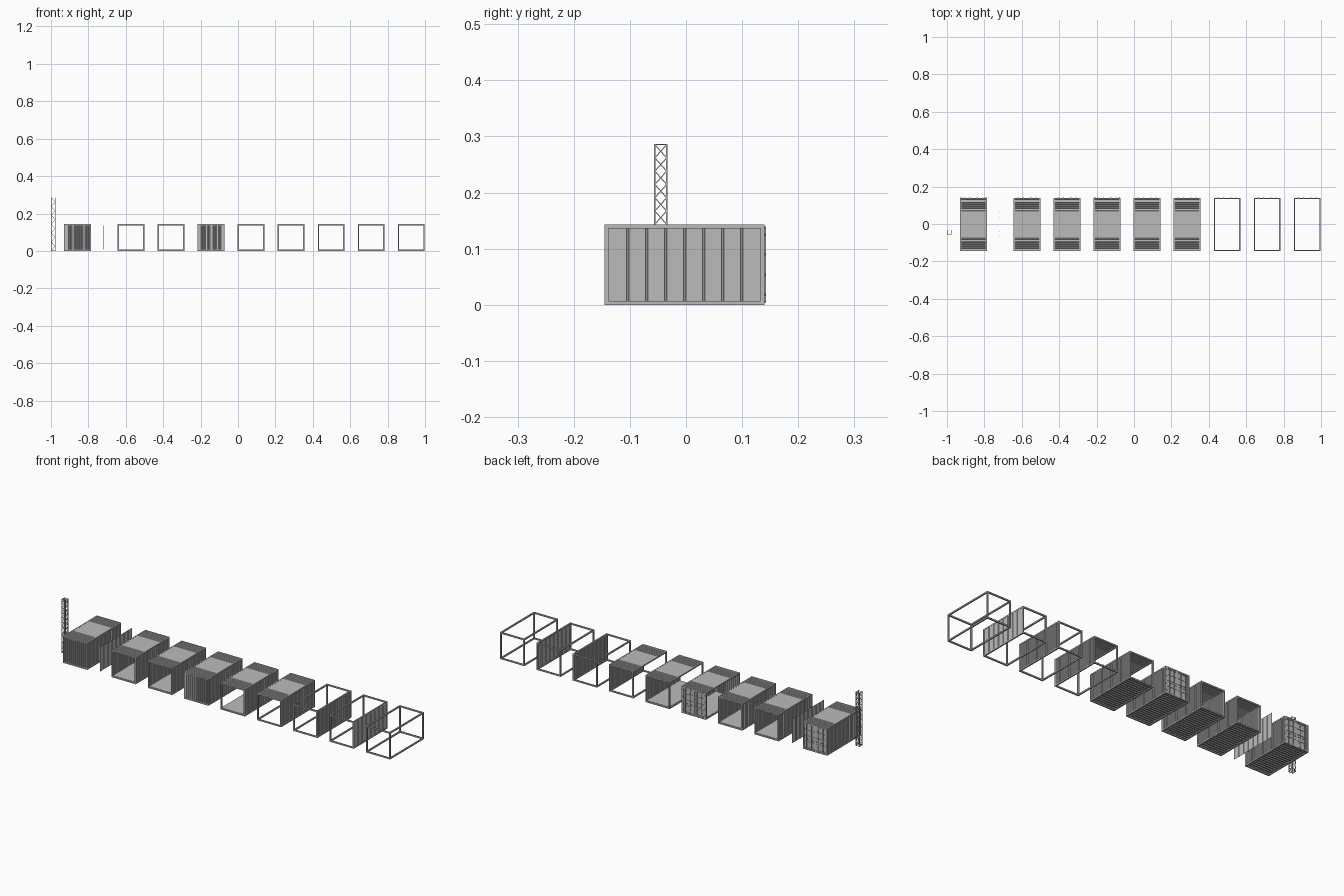
import bpy, bmesh
from mathutils import Vector, Matrix

cube = bpy.data.objects.get("Cube")
if cube:
    bpy.data.objects.remove(cube, do_unlink=True)

# Shared material
steel = bpy.data.materials.new("light_grey_steel")
steel.use_nodes = True
steel.diffuse_color = (0.5, 0.5, 0.5, 1)
steel.node_tree.nodes["Principled BSDF"].inputs["Base Color"].default_value = (0.5, 0.5, 0.5, 1)

W, Y0, Y1, H = 0.143, -0.145, 0.140, 0.143   # container width, ends, height
T = 0.007                                    # frame beam thickness
YM, L = (Y0 + Y1) / 2, Y1 - Y0
X, Y, Z = Vector((1, 0, 0)), Vector((0, 1, 0)), Vector((0, 0, 1))


def finish(name, bm, origin):
    mesh = bpy.data.meshes.new(name)
    bm.to_mesh(mesh)
    bm.free()
    mesh.materials.append(steel)
    obj = bpy.data.objects.new(name, mesh)
    obj.location = origin
    bpy.context.collection.objects.link(obj)
    return obj


def boxes(name, origin, items):
    """One object made of (centre, size) boxes."""
    bm = bmesh.new()
    for centre, size in items:
        bmesh.ops.create_cube(bm, size=1, matrix=Matrix.Translation(centre) @ Matrix.Diagonal((*size, 1)))
    return finish(name, bm, origin)


def sheet(name, origin, profile, start, u, v, n, height):
    """Pressed sheet: profile of (distance, depth) swept along v."""
    bm = bmesh.new()
    rows = [[bm.verts.new(start + u * d + n * h + v * s) for s in (0, height)] for d, h in profile]
    for a, b in zip(rows, rows[1:]):
        bm.faces.new((a[0], b[0], b[1], a[1]))
    bmesh.ops.recalc_face_normals(bm, faces=bm.faces)
    obj = finish(name, bm, origin)
    solid = obj.modifiers.new("thickness", "SOLIDIFY")
    solid.thickness = 0.001
    solid.offset = 0
    return obj


def corrugation(begin, length, count, depth):
    """Trapezoid waves, out and in."""
    p = length / count
    return [(begin + (i + f) * p, -depth * k) for i in range(count)
            for f, k in ((0.05, 0), (0.35, 0), (0.5, 1), (0.85, 1))] + [(begin + length, 0)]


def grooves(length, count, depth):
    """Flat panels parted by narrow grooves."""
    pts = [(0, 0)]
    for i in range(1, count):
        c = length * i / count
        pts += [(c - 0.0024, 0), (c - 0.0016, -depth), (c + 0.0016, -depth), (c + 0.0024, 0)]
    return pts + [(length, 0)]


def frame(o):
    items = []
    for sx in (-1, 1):
        x = sx * (W - T) / 2
        for z in (T / 2, H - T / 2):
            items.append(((x, YM, z), (T, L, T)))
        for y in (Y0 + T / 2, Y1 - T / 2):
            items.append(((x, y, H / 2), (T, T, H)))
    for y in (Y0 + T / 2, Y1 - T / 2):
        for z in (T / 2, H - T / 2):
            items.append(((0, y, z), (W, T, T)))
    boxes("container_frame", o, items)
    # Rod keepers on the rear sill and header
    boxes("rod_keepers", o, [((x, Y1 + 0.001, z), (0.006, 0.002, 0.004))
                             for x in (-0.048, -0.02, 0.02, 0.048) for z in (0.005, H - 0.005)])


def side_wall(o, side, wide=False, x=None):
    length = L - 2 * T
    profile = grooves(length, 8, 0.003) if wide else corrugation(0, length, 24, 0.004)
    x = side * (W / 2 - 0.0015) if x is None else x
    sheet("side_wall", o, profile, Vector((x, Y0 + T, T)), Y, Z, X * side, H - 2 * T)


def roof(o):
    end = 0.067
    length = L - 2 * T
    profile = [(0, 0)] + corrugation(0, end, 7, 0.003) + corrugation(length - end, end, 7, 0.003)
    sheet("roof", o, profile, Vector((-W / 2 + T, Y0 + T, H - 0.001)), Y, X, Z, W - 2 * T)


def floor(o):
    boxes("floor", o, [((0, YM, 0.0075), (W - T, L - T, 0.002))])
    boxes("floor_beams", o, [((0, Y0 + L * i / 18, 0.0038), (W - 2 * T, 0.0045, 0.0055))
                             for i in range(1, 18)])


def front_wall(o):
    sheet("front_wall", o, corrugation(0, W - 2 * T, 11, 0.004),
          Vector((-W / 2 + T, Y0 + 0.002, T)), X, Z, -Y, H - 2 * T)


def doors(o):
    leaf, bars, locks = [], [], []
    wide = W / 2 - T
    for s in (-1, 1):
        c = s * wide / 2
        leaf.append(((c, Y1 - 0.004, H / 2), (wide - 0.001, 0.002, H - 2 * T)))
        # Leaf rim and cross ribs
        for z in (0.01, 0.042, 0.073, 0.104, H - 0.01):
            bars.append(((c, Y1 - 0.0025, z), (wide - 0.001, 0.003, 0.004)))
        for x in (s * 0.0025, s * (wide - 0.0025)):
            bars.append(((x, Y1 - 0.0025, H / 2), (0.004, 0.003, H - 2 * T)))
        # Lock rods, handles and hinges
        for x in (s * 0.02, s * 0.048):
            locks.append(((x, Y1 + 0.0015, H / 2), (0.0025, 0.0025, H - 0.01)))
            locks.append(((x - s * 0.006, Y1 + 0.002, 0.057), (0.015, 0.002, 0.0025)))
            for z in (0.03, 0.073, 0.115):
                locks.append(((x, Y1 + 0.001, z), (0.006, 0.003, 0.003)))
        for z in (0.018, 0.053, 0.09, 0.125):
            locks.append(((s * (wide + 0.001), Y1, z), (0.007, 0.003, 0.005)))
    boxes("door_leaves", o, leaf)
    boxes("door_ribs", o, bars)
    boxes("door_locks", o, locks)


# Row of containers in stages of assembly, from bare frame to complete
stages = [(0.926, ""), (0.712, "w"), (0.498, "n"), (0.284, "nr"), (0.070, "nrf"),
          (-0.144, "nrfed"), (-0.358, "nrfl"), (-0.572, "nrfl"), (-0.858, "nrfled")]
builders = {"w": lambda o: side_wall(o, 1, True), "n": lambda o: side_wall(o, 1),
            "l": lambda o: side_wall(o, -1), "r": roof, "f": floor, "e": front_wall, "d": doors}
for x, parts in stages:
    o = Vector((x, 0, 0))
    frame(o)
    for key in parts:
        builders[key](o)

# Loose side panel
side_wall(Vector((-0.719, 0, 0)), 1, True, 0.002)

# Lattice mast
o = Vector((-0.988, -0.045, 0))
R, TOP, N = 0.0105, 0.287, 12
legs = []
for sx in (-1, 1):
    for sy in (-1, 1):
        legs.append(((sx * R, sy * (R + 0.0007), TOP / 2), (0.003, 0.0012, TOP)))
        legs.append(((sx * (R + 0.0007), sy * R, TOP / 2), (0.0012, 0.003, TOP)))
boxes("mast_legs", o, legs)


def strut(bm, a, b):
    d = b - a
    m = Matrix.Translation((a + b) / 2) @ d.to_track_quat("Z", "Y").to_matrix().to_4x4()
    bmesh.ops.create_cube(bm, size=1, matrix=m @ Matrix.Diagonal((0.0018, 0.0018, d.length, 1)))


bm = bmesh.new()
step = (TOP - 0.003) / N
for side, across in ((-X, Y), (Y, X), (X, Y), (-Y, X)):
    for i in range(N):
        low, high = Z * (0.0015 + i * step), Z * (0.0015 + (i + 1) * step)
        for s in ((-1, 1) if across is Y else ((-1) ** i,)):
            strut(bm, side * R - across * R * s + low, side * R + across * R * s + high)
    for z in (0.0015, TOP - 0.0015):
        strut(bm, side * R - across * R + Z * z, side * R + across * R + Z * z)
finish("mast_bracing", bm, o)
